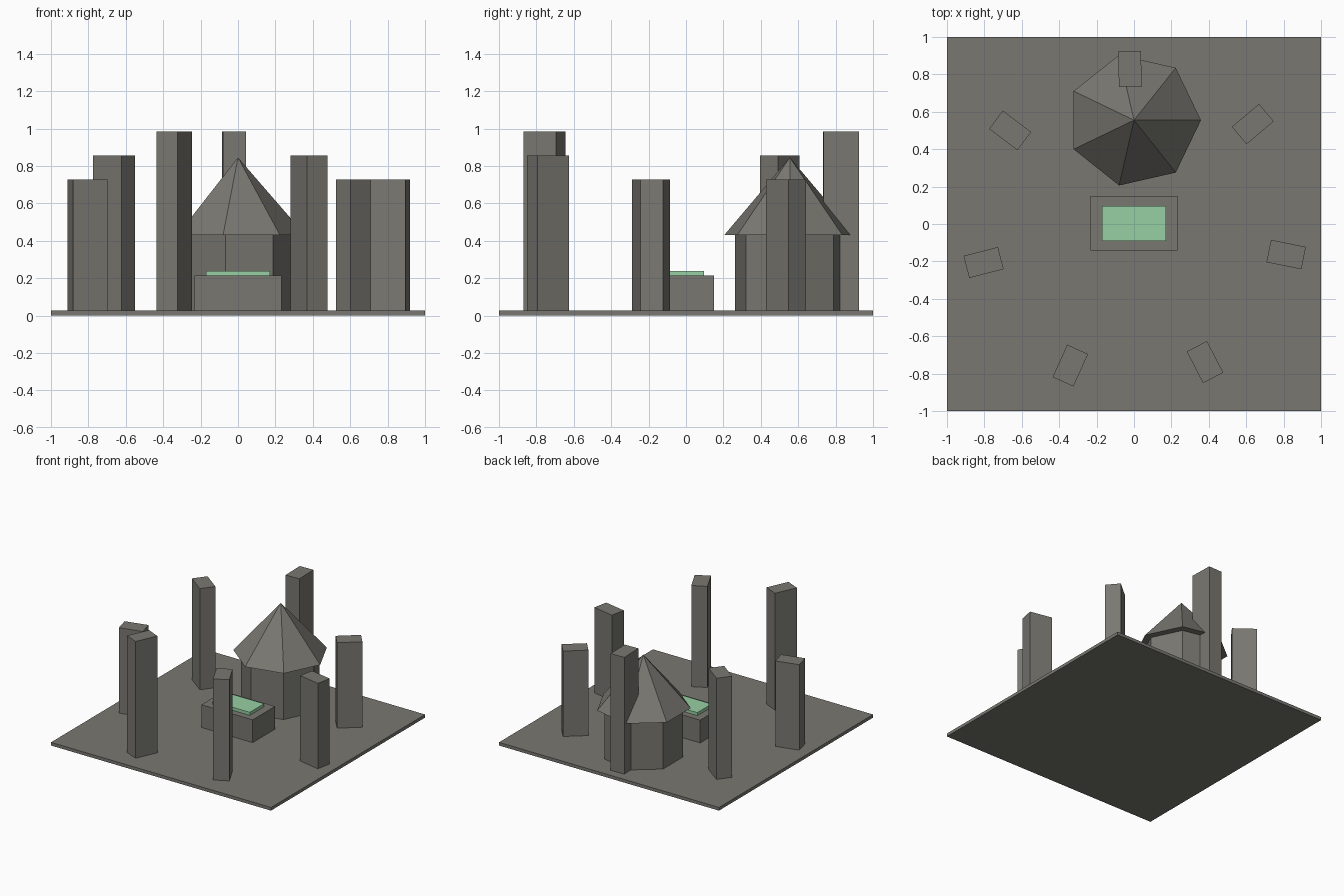
import bpy, math

if "Cube" in bpy.data.objects:
    bpy.data.objects.remove(bpy.data.objects["Cube"])


def material(name, rgb):
    m = bpy.data.materials.new(name)
    m.diffuse_color = (*rgb, 1)
    m.use_nodes = True
    m.node_tree.nodes["Principled BSDF"].inputs["Base Color"].default_value = m.diffuse_color
    return m


stone = material("grey_stone", (0.191, 0.186, 0.165))
green = material("pale_green", (0.31, 0.63, 0.37))


def box(name, x, y, z0, z1, sx, sy, mat, rot=0.0):
    bpy.ops.mesh.primitive_cube_add(size=1, location=(x, y, (z0 + z1) / 2), rotation=(0, 0, rot))
    ob = bpy.context.object
    ob.name = name
    ob.scale = (sx, sy, z1 - z0)
    ob.data.materials.append(mat)


def seven_sided(name, y, z0, z1, r0, r1, mat):
    # first corner points along +x
    bpy.ops.mesh.primitive_cone_add(vertices=7, radius1=r0, radius2=r1, depth=z1 - z0,
                                    location=(0, y, (z0 + z1) / 2))
    ob = bpy.context.object
    ob.name = name
    # turn so that a corner lies on +x whatever the primitive's start angle
    v = min(ob.data.vertices, key=lambda v: (round(v.co.z, 4), -v.co.x))
    ob.rotation_euler.z = -math.atan2(v.co.y, v.co.x)
    ob.data.materials.append(mat)


GROUND = 0.026

# Square floor slab
box("floor_slab", 0, 0, 0, GROUND, 2, 2, stone)

# Ring of seven standing stones, long side pointing to the middle
heights = [0.985, 0.857, 0.728, 0.985, 0.857, 0.728, 0.728]
for i, top in enumerate(heights):
    a = math.radians(91.5) + i * math.tau / 7
    box(f"standing_stone_{i + 1}", 0.83 * math.cos(a), 0.83 * math.sin(a),
        GROUND, top, 0.19, 0.122, stone, a)

# Altar block with green top plate
box("altar_block", 0, 0.003, GROUND, 0.213, 0.466, 0.291, stone)
box("altar_plate", 0, 0.003, 0.213, 0.238, 0.34, 0.186, green)

# Seven-sided hut with pointed roof
seven_sided("hut_wall", 0.555, GROUND, 0.432, 0.30, 0.30, stone)
seven_sided("hut_roof", 0.555, 0.432, 0.845, 0.358, 0.0, stone)
